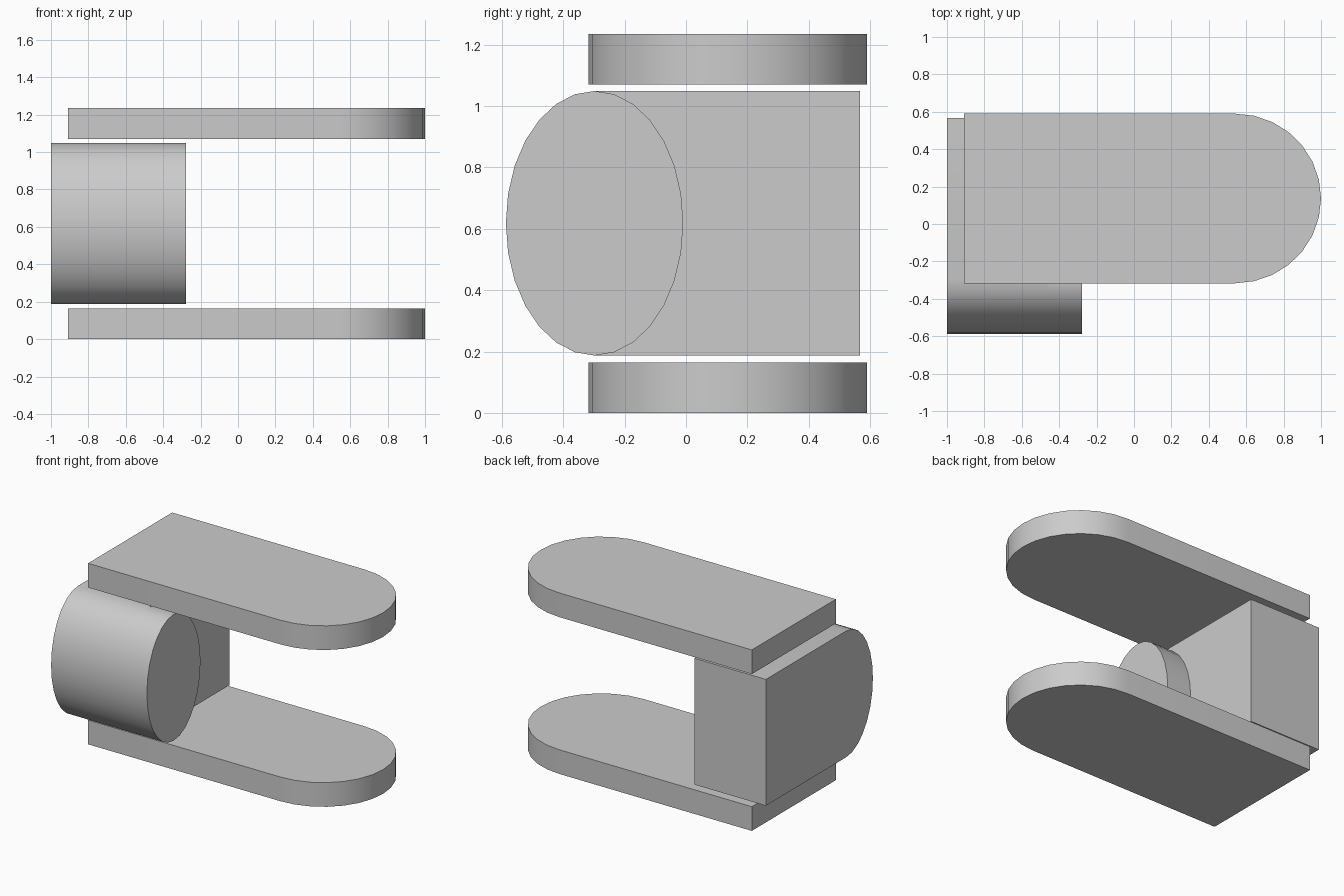
import bpy
from math import sin, cos, pi, radians
from mathutils import Vector

old = bpy.data.objects.get("Cube")
if old:
    bpy.data.objects.remove(old, do_unlink=True)

grey = bpy.data.materials.new("plain grey")
grey.use_nodes = True
colour = (0.6, 0.6, 0.6, 1)
grey.diffuse_color = colour
grey.node_tree.nodes["Principled BSDF"].inputs["Base Color"].default_value = colour


def arc(cx, cy, rx, ry, start, sweep, steps):
    """Points along part of an ellipse, both ends included."""
    angles = [start + sweep * i / steps for i in range(steps + 1)]
    return [(cx + rx * cos(a), cy + ry * sin(a)) for a in angles]


def prism(name, profile, low, high, place):
    """Extrude a counter-clockwise profile from low to high."""
    n = len(profile)
    verts = [place(u, v, d) for d in (low, high) for u, v in profile]
    faces = [list(reversed(range(n))), list(range(n, 2 * n))]
    faces += [(i, (i + 1) % n, (i + 1) % n + n, i + n) for i in range(n)]
    mesh = bpy.data.meshes.new(name)
    mesh.from_pydata(verts, [], faces)
    mesh.materials.append(grey)
    obj = bpy.data.objects.new(name, mesh)
    bpy.context.collection.objects.link(obj)
    bpy.ops.object.select_all(action="DESELECT")
    obj.select_set(True)
    bpy.context.view_layer.objects.active = obj
    bpy.ops.object.shade_smooth_by_angle(angle=radians(30))
    return obj


def upright(u, v, d):
    return Vector((u, v, d))


def sideways(u, v, d):
    return Vector((d, u, v))


# Two plates, each with one rounded end
plate = [(-0.91, 0.59), (-0.91, -0.317)]
plate += arc(0.54, 0.1365, 0.46, 0.4535, -pi / 2, pi, 14)
prism("lower_plate", plate, 0, 0.165, upright)
prism("upper_plate", plate, 1.07, 1.235, upright)

# Block between the plates, with a rounded front
cy, cz, ry, rz = -0.298, 0.618, 0.289, 0.431
block = [(0.567, cz - rz), (0.567, cz + rz)]
block += arc(cy, cz, ry, rz, pi / 2, pi, 14)
prism("centre_block", block, -1, -0.46, sideways)

# Oval drum continuing out of the rounded front
drum = arc(cy, cz, ry, rz, pi / 2, 2 * pi, 28)[:-1]
prism("oval_drum", drum, -0.46, -0.277, sideways)
